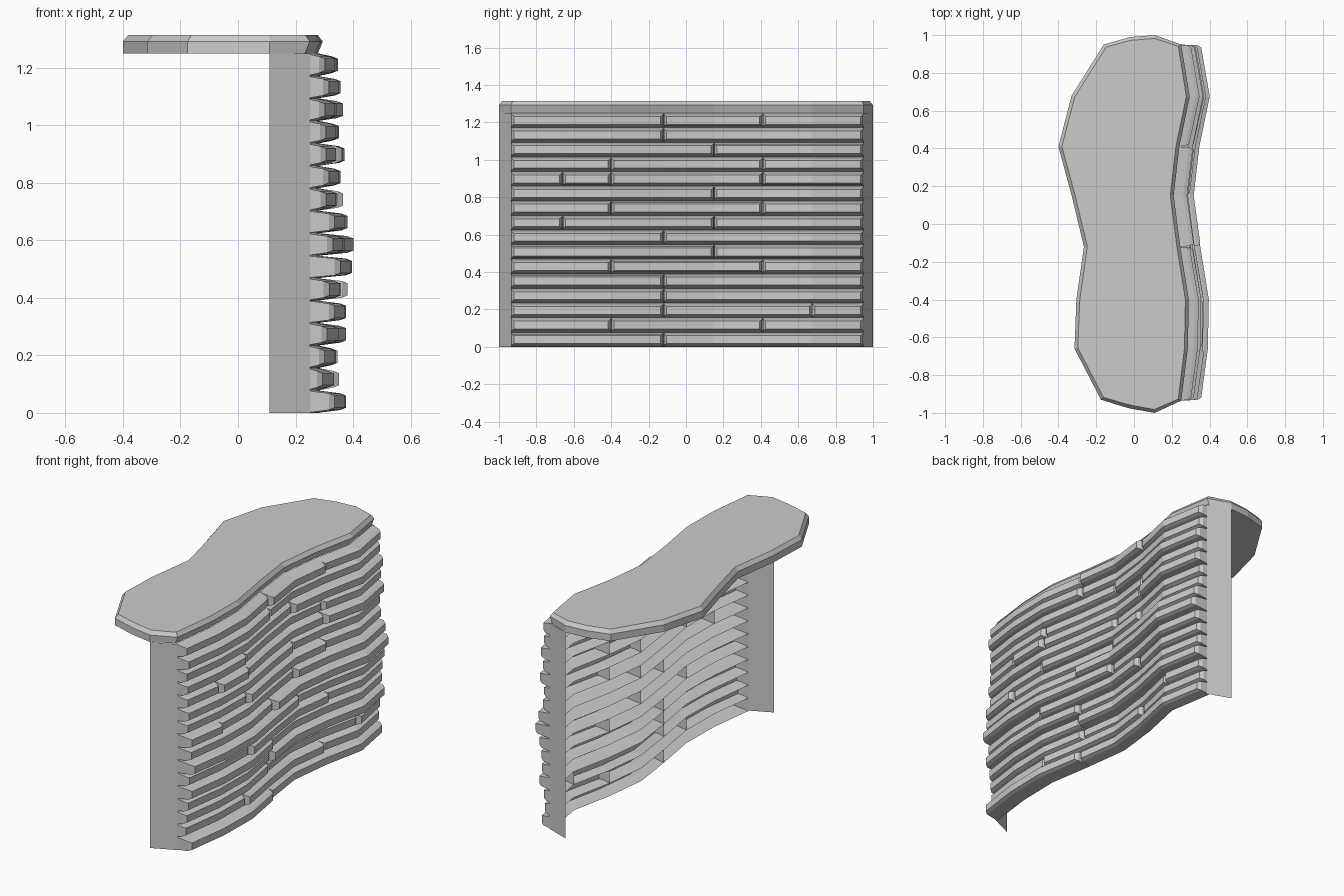
import bpy
import bmesh
from mathutils import Vector

if "Cube" in bpy.data.objects:
    bpy.data.objects.remove(bpy.data.objects["Cube"])

grey = bpy.data.materials.new("plain grey")
grey.use_nodes = True
COLOUR = (0.6, 0.6, 0.6, 1)
grey.diffuse_color = COLOUR
grey.node_tree.nodes["Principled BSDF"].inputs["Base Color"].default_value = COLOUR

HEIGHT = 1.25
ROWS = 16
PITCH = HEIGHT / ROWS

# Customer-side curve of the counter, from one end to the other
FRONT = [(0.25, -0.935), (0.285, -0.66), (0.29, -0.40), (0.245, -0.12),
         (0.21, 0.15), (0.24, 0.41), (0.295, 0.675), (0.25, 0.95)]
# Rest of the outline, around the serving side
BACK = [(0.11, 1.0), (-0.02, 0.99), (-0.16, 0.95), (-0.33, 0.68),
        (-0.40, 0.41), (-0.33, 0.15), (-0.265, -0.12), (-0.305, -0.40),
        (-0.315, -0.66), (-0.175, -0.93), (-0.03, -0.975), (0.11, -1.0)]


def make_object(name, bm):
    mesh = bpy.data.meshes.new(name)
    bm.to_mesh(mesh)
    bm.free()
    mesh.materials.append(grey)
    obj = bpy.data.objects.new(name, mesh)
    bpy.context.collection.objects.link(obj)
    return obj


def inset(loop, amount):
    """Move a counter-clockwise outline inwards."""
    result = []
    for i, (x, y) in enumerate(loop):
        a = Vector(loop[i - 1])
        b = Vector(loop[(i + 1) % len(loop)])
        along = (b - a).normalized()
        result.append((x - along.y * amount, y + along.x * amount))
    return result


def bridge(bm, lower, upper, closed=True):
    n = len(lower)
    for i in range(n if closed else n - 1):
        j = (i + 1) % n
        bm.faces.new((lower[i], lower[j], upper[j], upper[i]))


# Counter top: chamfered slab, undercut along the customer side
outline = FRONT + BACK
under = [(x - 0.017, y) for x, y in FRONT] + BACK
bm = bmesh.new()
rings = [[bm.verts.new((x, y, z)) for x, y in loop] for loop, z in
         ((under, HEIGHT), (outline, 1.292), (inset(outline, 0.018), 1.315))]
bridge(bm, rings[0], rings[1])
bridge(bm, rings[1], rings[2])
bm.faces.new(rings[2])
bm.faces.new(rings[0][::-1])
make_object("counter_top", bm)

# Thin end panels
for name, path in (("right_end_panel", (BACK[-1], FRONT[0])),
                   ("left_end_panel", (FRONT[-1], BACK[0]))):
    bm = bmesh.new()
    low, high = [[bm.verts.new((x, y, z)) for x, y in path] for z in (0, HEIGHT)]
    bridge(bm, low, high, closed=False)
    make_object(name, bm)


def plank(name, row, first, last, depth):
    """Hollow tapered plank that follows the front curve between two knots."""
    middle = (row + 0.5) * PITCH
    # Offset from the wall, half height and pull-in at the plank ends
    steps = ((0, PITCH / 2, 0), (depth - 0.02, 0.029, 0.003), (depth, 0.021, 0.016))
    profile = [(s, -1) for s in steps] + [(s, 1) for s in reversed(steps)]
    bm = bmesh.new()
    sections = []
    for k in range(first, last + 1):
        x, y = FRONT[k]
        pull = (k == first) - (k == last)
        sections.append([bm.verts.new((x - 0.014 + out, y + pull * trim, middle + side * half))
                         for (out, half, trim), side in profile])
    for a, b in zip(sections, sections[1:]):
        bridge(bm, a, b, closed=False)
    for section, order in ((sections[0], -1), (sections[-1], 1)):
        for corners in ((0, 1, 4, 5), (1, 2, 3, 4)):
            bm.faces.new([section[c] for c in corners][::order])
    make_object(name, bm)


# Knots where each row of planks is split, and its depth, from the floor up
SPLITS = ["3", "25", "36", "3", "3", "25", "4", "3",
          "14", "25", "4", "125", "25", "4", "3", "35"]
DEPTHS = [0.1, 0.075, 0.065, 0.095, 0.1, 0.105, 0.12, 0.12,
          0.1, 0.09, 0.08, 0.09, 0.07, 0.085, 0.08, 0.085]
for row, (splits, depth) in enumerate(zip(SPLITS, DEPTHS)):
    knots = [0] + [int(c) for c in splits] + [len(FRONT) - 1]
    for part, (first, last) in enumerate(zip(knots, knots[1:])):
        scale = 1 if (part + row) % 2 == 0 else 0.78
        plank(f"plank_row_{row + 1}_part_{part + 1}", row, first, last, depth * scale)
